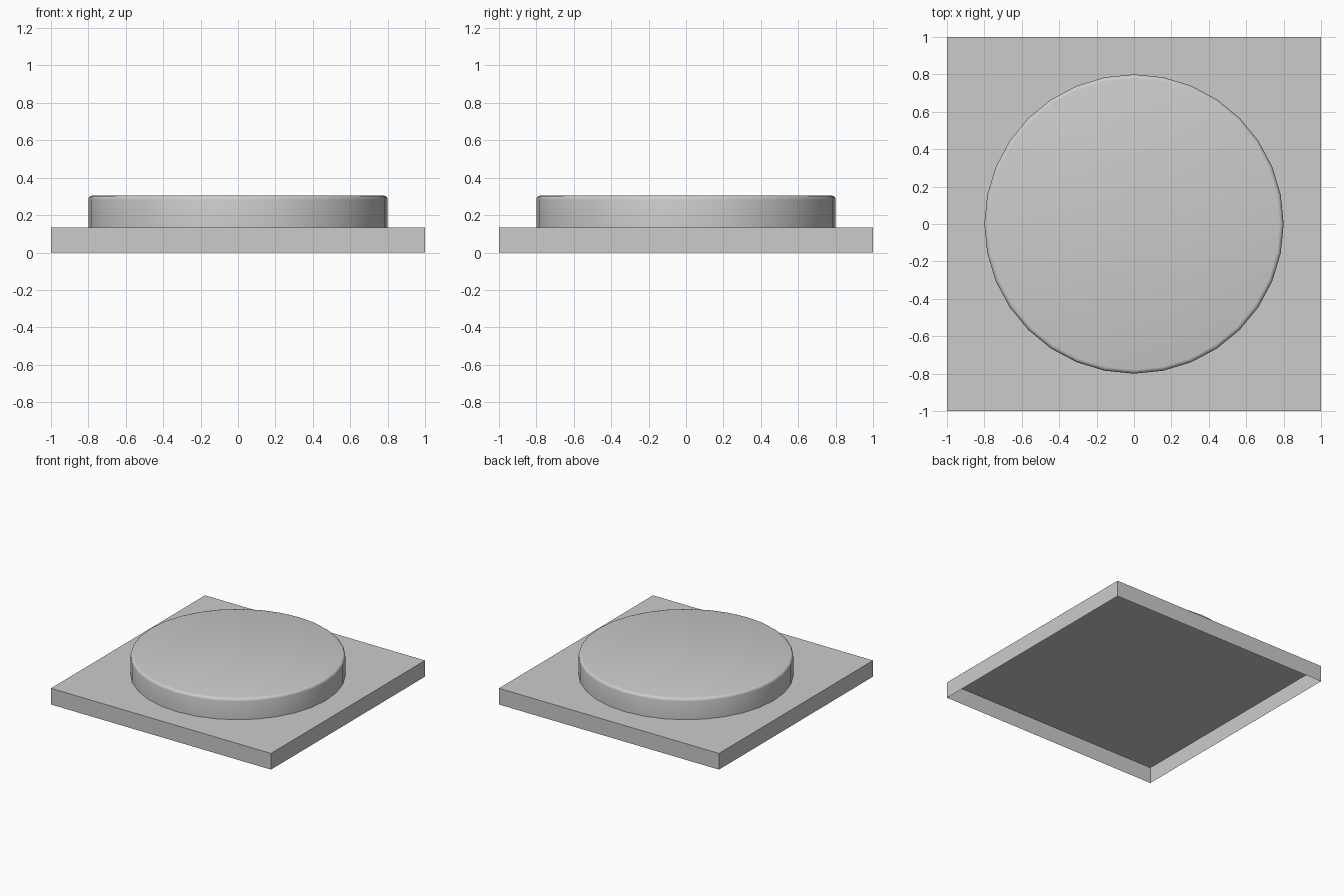
import bpy, bmesh
from math import radians

if "Cube" in bpy.data.objects:
    bpy.data.objects.remove(bpy.data.objects["Cube"])

BASE_TOP, DISC_TOP = 0.133, 0.305
RADIUS, BEVEL = 0.8, 0.022


def finish(bm, name):
    mesh = bpy.data.meshes.new(name)
    bm.to_mesh(mesh)
    bm.free()
    obj = bpy.data.objects.new(name, mesh)
    bpy.context.collection.objects.link(obj)
    return obj


def drop_bottom(bm, z):
    faces = [f for f in bm.faces if all(abs(v.co.z - z) < 1e-4 for v in f.verts)]
    bmesh.ops.delete(bm, geom=faces, context='FACES')


# Square base: a thin shell, open underneath
bm = bmesh.new()
bmesh.ops.create_cube(bm, size=1)
bmesh.ops.scale(bm, vec=(2, 2, BASE_TOP), verts=bm.verts)
bmesh.ops.translate(bm, vec=(0, 0, BASE_TOP / 2), verts=bm.verts)
drop_bottom(bm, 0)
finish(bm, "square_base")

# Round stud: 32-sided disc with a small rounded top rim
bm = bmesh.new()
bmesh.ops.create_cone(bm, cap_ends=True, segments=32, radius1=RADIUS,
                      radius2=RADIUS, depth=DISC_TOP - BASE_TOP)
bmesh.ops.translate(bm, vec=(0, 0, (DISC_TOP + BASE_TOP) / 2), verts=bm.verts)
drop_bottom(bm, BASE_TOP)
rim = [e for e in bm.edges if all(v.co.z > DISC_TOP - 1e-4 for v in e.verts)]
bmesh.ops.bevel(bm, geom=rim, offset=BEVEL, offset_type='OFFSET', segments=3,
                profile=0.5, affect='EDGES')
stud = finish(bm, "round_stud")

# Smooth the curved side
bpy.context.view_layer.objects.active = stud
stud.select_set(True)
bpy.ops.object.shade_smooth_by_angle(angle=radians(40))
